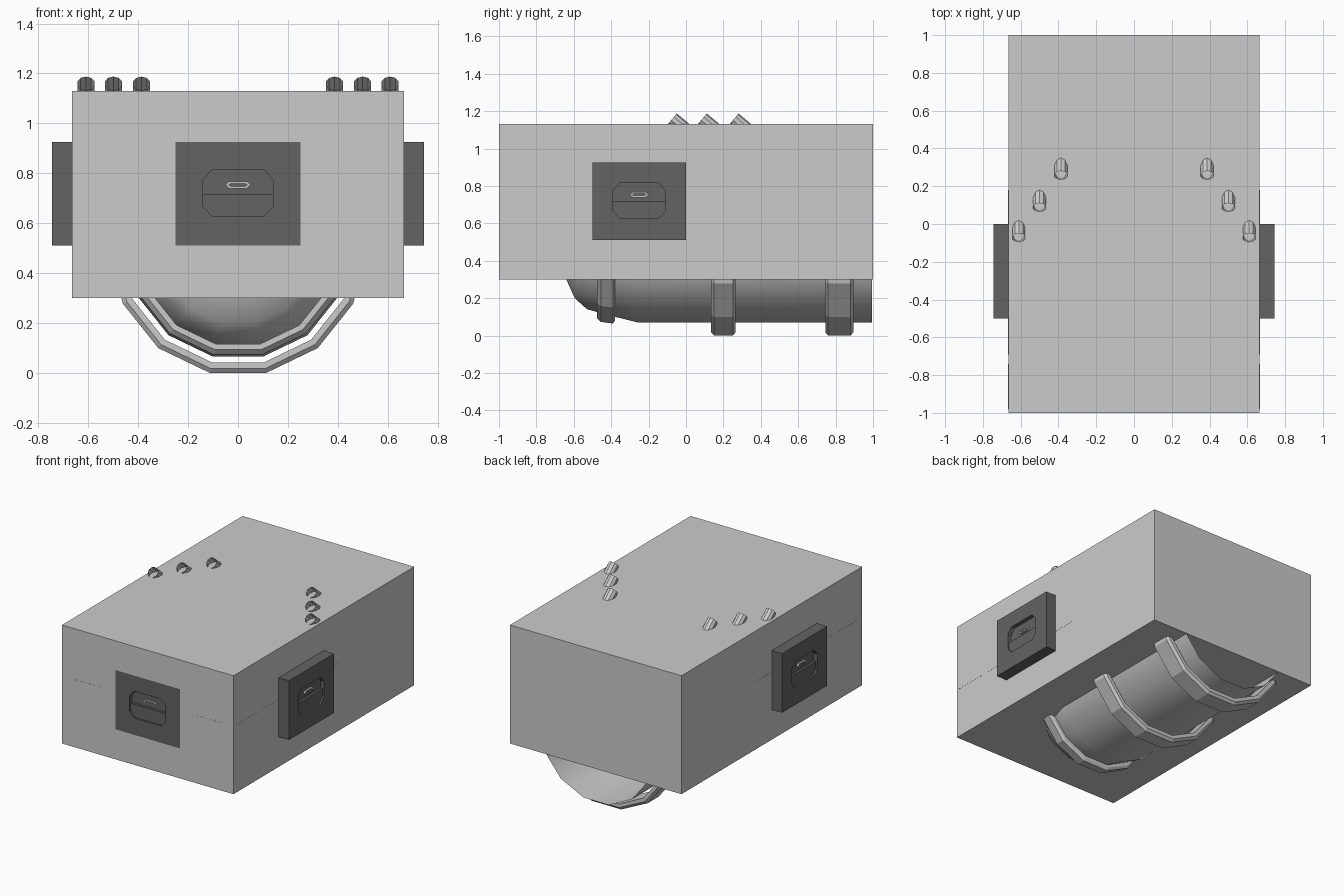
import bpy, bmesh, math
from mathutils import Matrix

if "Cube" in bpy.data.objects:
    bpy.data.objects.remove(bpy.data.objects["Cube"])


def material(name, v):
    m = bpy.data.materials.new(name)
    m.diffuse_color = (v, v, v, 1)
    m.use_nodes = True
    m.node_tree.nodes["Principled BSDF"].inputs["Base Color"].default_value = m.diffuse_color
    return m


LIGHT = material("light grey", 0.60)
DARK = material("dark grey", 0.125)


def finish(name, bm, mat, matrix=Matrix(), normals=True):
    if normals:
        bmesh.ops.recalc_face_normals(bm, faces=bm.faces[:])
    bm.transform(matrix)
    mesh = bpy.data.meshes.new(name)
    bm.to_mesh(mesh)
    bm.free()
    mesh.materials.append(mat)
    ob = bpy.data.objects.new(name, mesh)
    bpy.context.collection.objects.link(ob)
    return ob


def prism(name, pts, y0, y1, mat, matrix=Matrix()):
    """Extrude an x/z outline from y0 to y1."""
    bm = bmesh.new()
    a = [bm.verts.new((x, y0, z)) for x, z in pts]
    b = [bm.verts.new((x, y1, z)) for x, z in pts]
    bm.faces.new(a)
    bm.faces.new(b[::-1])
    n = len(pts)
    for i in range(n):
        j = (i + 1) % n
        bm.faces.new((a[i], b[i], b[j], a[j]))
    return finish(name, bm, mat, matrix)


def rect(x0, x1, z0, z1):
    return [(x0, z0), (x1, z0), (x1, z1), (x0, z1)]


def cut(ob, cutter):
    mod = ob.modifiers.new("cut", 'BOOLEAN')
    mod.operation = 'DIFFERENCE'
    mod.object = cutter
    bpy.context.view_layer.objects.active = ob
    bpy.ops.object.modifier_apply(modifier=mod.name)
    bpy.data.objects.remove(cutter)


def lower_sweep(name, profile, mat, closed):
    """Sweep a (y, radius) profile round the lower half of a 14-sided circle."""
    bm = bmesh.new()
    rows = []
    for k in range(8):
        a = (k - 3.5) * math.tau / 14
        rows.append([bm.verts.new((r * math.sin(a), y, 0.5 - r * math.cos(a)))
                     for y, r in profile])
    n = len(profile)
    for p, q in zip(rows, rows[1:]):
        for i in range(n if closed else n - 1):
            j = (i + 1) % n
            bm.faces.new((p[i], p[j], q[j], q[i]))
    if closed:
        bm.faces.new(rows[0])
        bm.faces.new(rows[-1][::-1])
    return finish(name, bm, mat)


# Main box, opened at the front for the panel
box = prism("main_box", rect(-0.665, 0.665, 0.30, 1.13), -1, 1, LIGHT)
cut(box, prism("cutter", rect(-0.25, 0.25, 0.51, 0.925), -1.1, -0.9, DARK))


# Dark panels with a stepped octagonal pocket and a small latch
def panel(name, x, y, angle):
    mx = Matrix.Translation((x, y, 0.7175)) @ Matrix.Rotation(math.radians(angle), 4, 'Z')
    block = prism(name, rect(-0.25, 0.25, -0.2075, 0.2075), 0, 0.1, DARK, mx)
    half = [(-0.14, 0), (0.14, 0), (0.14, 0.055), (0.105, 0.0975),
            (-0.105, 0.0975), (-0.14, 0.055)]
    low = [(px, -pz * 0.92) for px, pz in half]
    cut(block, prism("cutter", half, -0.05, 0.028, DARK, mx))
    cut(block, prism("cutter", low, -0.05, 0.012, DARK, mx))
    hexagon = [(-0.05, 0), (-0.036, -0.014), (0.036, -0.014),
               (0.05, 0), (0.036, 0.014), (-0.036, 0.014)]
    for part, s, y0, mat in (("latch_rim", 1, 0.016, LIGHT), ("latch_slot", 0.6, 0.014, DARK)):
        pts = [(px * (s + 1) / 2, pz * s + 0.036) for px, pz in hexagon]
        prism(name + "_" + part, pts, y0, 0.03, mat, mx)


panel("front_panel", 0, -1, 0)
panel("right_panel", 0.745, -0.25, 90)
panel("left_panel", -0.745, -0.25, -90)

# Thin cover plates on front and sides
for s, side in ((1, "right"), (-1, "left")):
    x0, x1 = sorted((s * 0.35, s * 0.57))
    prism("front_plate_" + side, rect(x0, x1, 0.655, 0.775), -1.001, -0.99, LIGHT)
    x0, x1 = sorted((s * 0.65, s * 0.666))
    prism("side_plate_front_" + side, rect(x0, x1, 0.655, 0.775), -0.98, -0.74, LIGHT)
    prism("side_plate_rear_" + side, rect(x0, x1, 0.655, 0.775), -0.69, 0.18, LIGHT)

# Belly tank: tapered nose, open at the rear
tank = lower_sweep("belly_tank", [(-0.67, 0.12), (-0.64, 0.205), (-0.595, 0.308), (-0.53, 0.368),
                                  (-0.40, 0.405), (-0.26, 0.44), (0.995, 0.44)], LIGHT, False)
bpy.ops.object.select_all(action='DESELECT')
tank.select_set(True)
bpy.context.view_layer.objects.active = tank
bpy.ops.object.shade_smooth_by_angle(angle=math.radians(30))

# Straps round the tank
for name, c, w in (("middle_strap", 0.20, 0.065), ("rear_strap", 0.82, 0.075)):
    lower_sweep(name, [(c - w, 0.47), (c - w, 0.495), (c - w + 0.015, 0.513),
                       (c + w - 0.015, 0.513), (c + w, 0.495), (c + w, 0.47)], LIGHT, True)
lower_sweep("front_strap", [(-0.475, 0.395), (-0.475, 0.418), (-0.455, 0.438),
                            (-0.39, 0.447), (-0.38, 0.43), (-0.38, 0.40)], LIGHT, True)

# Slanted open tubes on the roof
for s, side in ((1, "right"), (-1, "left")):
    for i, (x, y) in enumerate(((0.61, -0.072), (0.5, 0.088), (0.387, 0.258))):
        bm = bmesh.new()
        bmesh.ops.create_cone(bm, cap_ends=False, segments=10, radius1=0.036,
                              radius2=0.036, depth=0.16)
        mx = (Matrix.Translation((s * x, y, 1.16)) @ Matrix.Rotation(math.radians(50), 4, 'X')
              @ Matrix.Translation((0, 0, -0.08)))
        finish("roof_tube_%s_%d" % (side, i + 1), bm, LIGHT, mx, False)
